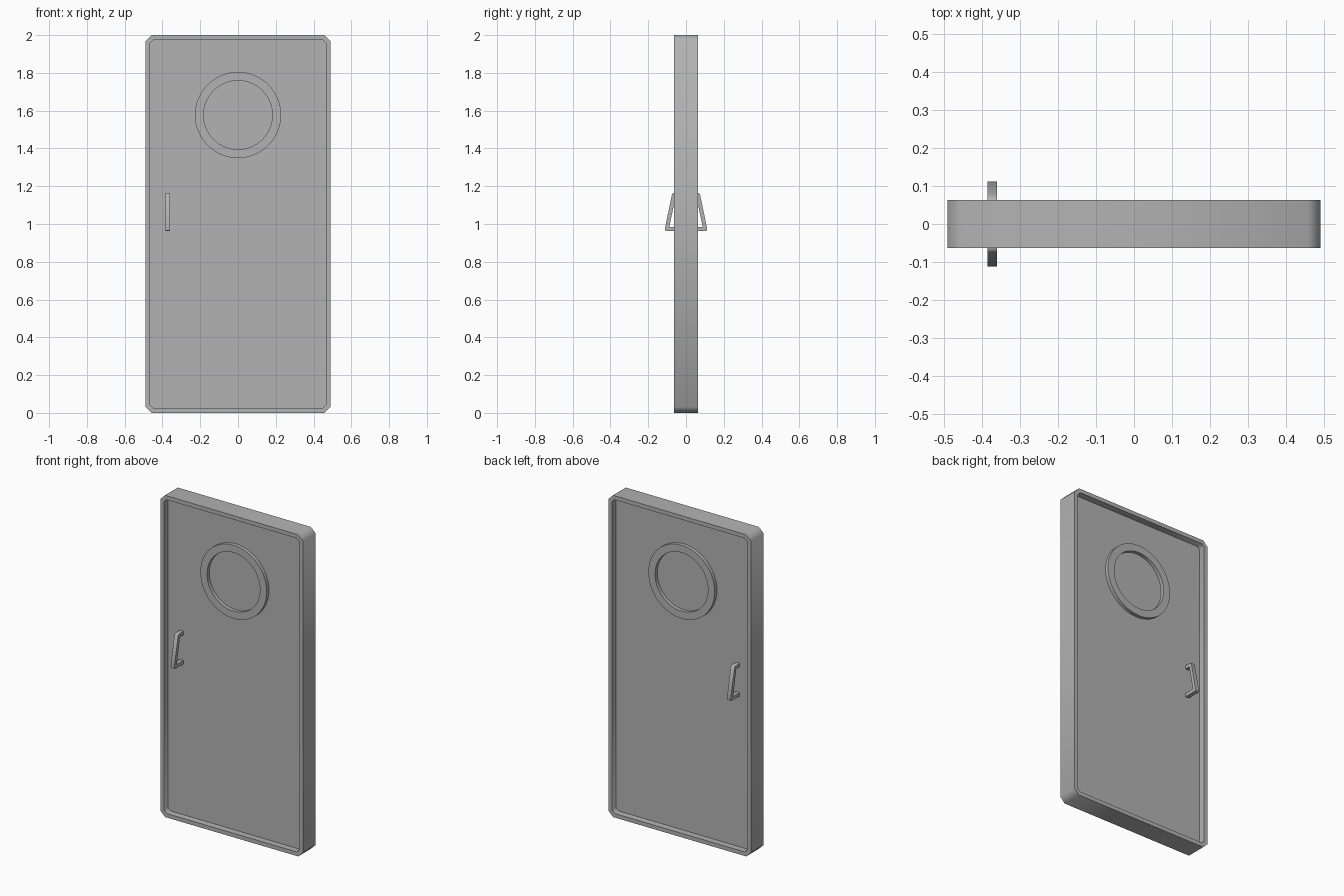
import bpy, bmesh
from math import radians
from mathutils import Matrix, Vector

if "Cube" in bpy.data.objects:
    bpy.data.objects.remove(bpy.data.objects["Cube"], do_unlink=True)

WIDTH, HEIGHT, HALF_DEPTH = 0.98, 2.0, 0.063
CORNER, RIM = 0.032, 0.027
PANEL_Y, RING_Y = 0.022, 0.044

grey = bpy.data.materials.new("painted grey")
grey.use_nodes = True
colour = (0.45, 0.45, 0.45, 1)
grey.diffuse_color = colour
grey.node_tree.nodes["Principled BSDF"].inputs["Base Color"].default_value = colour


def add_object(name, bm, angle):
    bmesh.ops.recalc_face_normals(bm, faces=bm.faces)
    mesh = bpy.data.meshes.new(name)
    bm.to_mesh(mesh)
    bm.free()
    mesh.materials.append(grey)
    ob = bpy.data.objects.new(name, mesh)
    bpy.context.collection.objects.link(ob)
    bpy.ops.object.select_all(action="DESELECT")
    ob.select_set(True)
    bpy.context.view_layer.objects.active = ob
    bpy.ops.object.shade_smooth_by_angle(angle=radians(angle))
    return ob


# Door leaf: chamfered slab with a raised rim and a sunken panel on both sides
bm = bmesh.new()
bmesh.ops.create_cube(bm, size=1)
bmesh.ops.scale(bm, vec=(WIDTH, 2 * HALF_DEPTH, HEIGHT), verts=bm.verts)
bmesh.ops.translate(bm, vec=(0, 0, HEIGHT / 2), verts=bm.verts)
corners = [e for e in bm.edges
           if abs(e.verts[0].co.y - e.verts[1].co.y) > HALF_DEPTH]
bmesh.ops.bevel(bm, geom=corners, offset=CORNER, segments=1, affect="EDGES")
bm.normal_update()
panels = [f for f in bm.faces if abs(f.normal.y) > 0.9]
bmesh.ops.inset_region(bm, faces=panels, thickness=RIM, use_boundary=True)
bmesh.ops.inset_region(bm, faces=panels, thickness=0, depth=PANEL_Y - HALF_DEPTH,
                       use_boundary=True)
add_object("door_leaf", bm, 50)

# Round window surround: a rectangular section spun through the door
bm = bmesh.new()
section = [(0.182, -RING_Y), (0.228, -RING_Y), (0.228, RING_Y), (0.182, RING_Y)]
verts = [bm.verts.new((r, y, 0)) for r, y in section]
edges = [bm.edges.new((verts[i], verts[(i + 1) % 4])) for i in range(4)]
bmesh.ops.spin(bm, geom=verts + edges, cent=(0, 0, 0), axis=(0, 1, 0),
               angle=radians(360), steps=64, use_duplicate=False)
bmesh.ops.remove_doubles(bm, verts=bm.verts, dist=0.0005)
bmesh.ops.translate(bm, vec=(0, 0, 1.577), verts=bm.verts)
add_object("window_surround", bm, 30)

# Slanted pull handles, one per side: (distance from centre, height)
outline = [(0.02, 1.165), (0.067, 1.165), (0.074, 1.158), (0.112, 0.975),
           (0.11, 0.966), (0.102, 0.962), (0.02, 0.962), (0.02, 0.984),
           (0.088, 0.984), (0.056, 1.143), (0.02, 1.143)]
for name, side in (("front_handle", -1), ("back_handle", 1)):
    bm = bmesh.new()
    face = bm.faces.new([bm.verts.new((-0.385, side * y, z)) for y, z in outline])
    grown = bmesh.ops.extrude_face_region(bm, geom=[face])["geom"]
    bmesh.ops.translate(bm, vec=(0.025, 0, 0),
                        verts=[v for v in grown if isinstance(v, bmesh.types.BMVert)])
    add_object(name, bm, 50)
